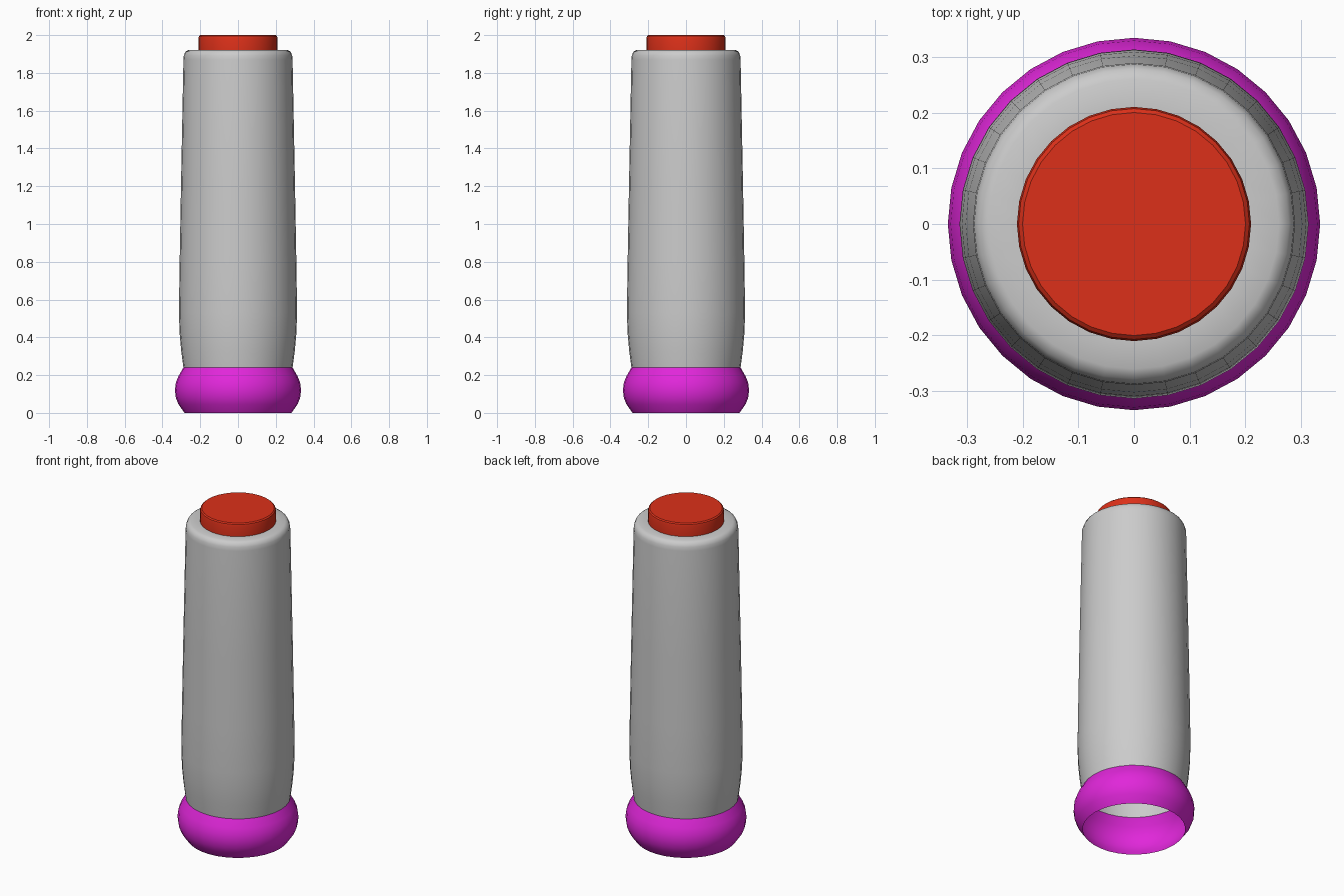
import bpy, bmesh
from math import cos, sin, tau

if "Cube" in bpy.data.objects:
    bpy.data.objects.remove(bpy.data.objects["Cube"])

SEGMENTS = 32


def lathe(name, profile, color=None, cap_top=False, angle=0.6):
    """Revolve a (radius, z) profile around the z axis."""
    bm = bmesh.new()
    rings = [[bm.verts.new((r * cos(tau * i / SEGMENTS), r * sin(tau * i / SEGMENTS), z))
              for i in range(SEGMENTS)] for r, z in profile]
    for low, high in zip(rings, rings[1:]):
        for i in range(SEGMENTS):
            j = (i + 1) % SEGMENTS
            bm.faces.new((low[i], low[j], high[j], high[i]))
    if cap_top:
        bm.faces.new(rings[-1])
    mesh = bpy.data.meshes.new(name)
    bm.to_mesh(mesh)
    bm.free()
    obj = bpy.data.objects.new(name, mesh)
    bpy.context.collection.objects.link(obj)
    if color:
        mat = bpy.data.materials.new(name + "_material")
        mat.diffuse_color = color
        mat.use_nodes = True
        mat.node_tree.nodes["Principled BSDF"].inputs["Base Color"].default_value = mat.diffuse_color
        mesh.materials.append(mat)
    bpy.ops.object.select_all(action='DESELECT')
    bpy.context.view_layer.objects.active = obj
    obj.select_set(True)
    bpy.ops.object.shade_smooth_by_angle(angle=angle)
    return obj


# Bulging open collar at the base
lathe("base_collar",
      [(0.283, 0), (0.315, 0.045), (0.329, 0.08), (0.334, 0.12),
       (0.329, 0.16), (0.315, 0.195), (0.289, 0.24)],
      color=(0.75, 0.02, 0.70, 1))

# Tapered grip, open at the bottom, with a rounded shoulder
lathe("grip_body",
      [(0.289, 0.24), (0.301, 0.33), (0.309, 0.42), (0.313, 0.53), (0.309, 0.8),
       (0.302, 1.2), (0.289, 1.87), (0.287, 1.893), (0.278, 1.913),
       (0.26, 1.922), (0.208, 1.922)], angle=0.9)

# Button on top with a small rounded rim
lathe("top_button",
      [(0.21, 1.92), (0.21, 1.982), (0.207, 1.994), (0.2, 2.0)],
      color=(0.72, 0.03, 0.01, 1), cap_top=True)
